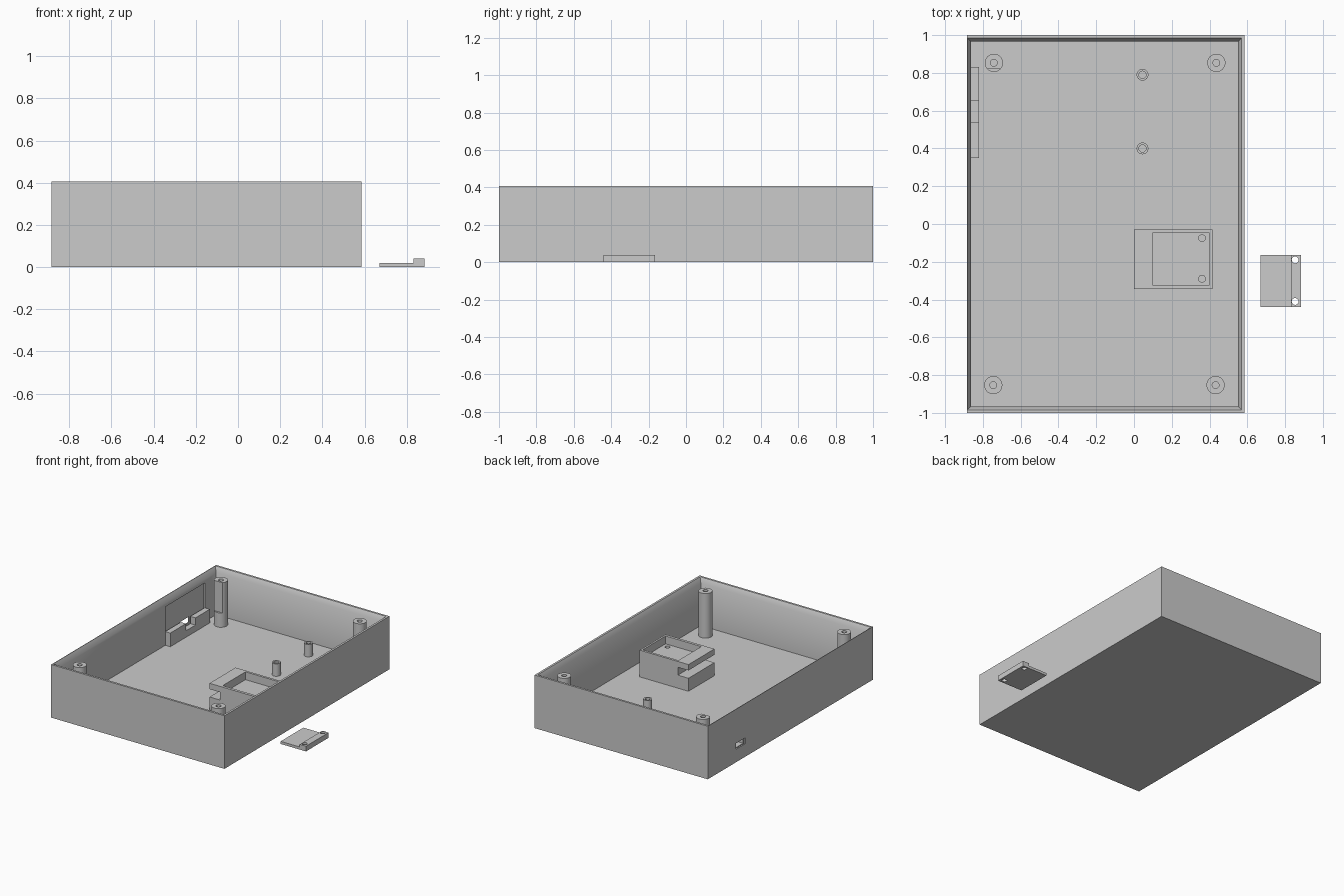
import bpy, bmesh
from mathutils import Vector

cube = bpy.data.objects.get("Cube")
if cube:
    bpy.data.objects.remove(cube, do_unlink=True)

grey = bpy.data.materials.new("light_grey_plastic")
grey.use_nodes = True
grey.diffuse_color = (0.6, 0.6, 0.6, 1)
grey.node_tree.nodes["Principled BSDF"].inputs["Base Color"].default_value = (0.6, 0.6, 0.6, 1)


def finish(name, bm):
    bmesh.ops.recalc_face_normals(bm, faces=bm.faces)
    mesh = bpy.data.meshes.new(name)
    bm.to_mesh(mesh)
    bm.free()
    mesh.materials.append(grey)
    ob = bpy.data.objects.new(name, mesh)
    bpy.context.collection.objects.link(ob)
    return ob


def box(name, x0, x1, y0, y1, z0, z1, flare=0):
    """Box between limits; flare widens the top face on every side."""
    bm = bmesh.new()
    bmesh.ops.create_cube(bm, size=1)
    for v in bm.verts:
        f = flare if v.co.z > 0 else 0
        v.co = Vector((x1 + f if v.co.x > 0 else x0 - f,
                       y1 + f if v.co.y > 0 else y0 - f,
                       z1 if v.co.z > 0 else z0))
    return finish(name, bm)


def rod(name, x, y, r, z0, z1, along_x=False):
    """Upright cylinder, or one lying along x centred at height z0."""
    bm = bmesh.new()
    length = 0.2 if along_x else z1 - z0
    bmesh.ops.create_cone(bm, cap_ends=True, segments=32, radius1=r, radius2=r, depth=length)
    for v in bm.verts:
        a, b, c = v.co
        v.co = Vector((x + c, y + a, z0 + b) if along_x else (x + a, y + b, (z0 + z1) / 2 + c))
    return finish(name, bm)


def cut(ob, *cutters):
    for c in cutters:
        mod = ob.modifiers.new("cut", 'BOOLEAN')
        mod.operation = 'DIFFERENCE'
        mod.solver = 'EXACT'
        mod.object = c
        bpy.context.view_layer.objects.active = ob
        bpy.ops.object.modifier_apply(modifier=mod.name)
        bpy.data.objects.remove(c, do_unlink=True)


def smooth(ob):
    bpy.ops.object.select_all(action='DESELECT')
    ob.select_set(True)
    bpy.context.view_layer.objects.active = ob
    bpy.ops.object.shade_smooth_by_angle()


FLOOR, TOP = 0.045, 0.407

# Open case with a bevelled rim, connector recess, slot and two round ports
case = box("case", -0.885, 0.585, -1, 1, 0, TOP)
cut(case,
    box("cavity", -0.862, 0.55, -0.965, 0.965, FLOOR, 0.6),
    box("rim_bevel", -0.862, 0.55, -0.965, 0.965, 0.37, TOP + 0.002, flare=0.02),
    box("recess", -0.875, -0.8, 0.35, 0.83, FLOOR + 0.001, 0.34),
    box("port_slot", -1, -0.8, 0.545, 0.655, 0.1, 0.145),
    rod("port_a", -0.87, 0.25, 0.047, 0.165, 0, True),
    rod("port_b", -0.87, 0.04, 0.047, 0.165, 0, True))
smooth(case)

# Notched support behind the connector slot
support = box("connector_support", -0.863, -0.82, 0.35, 0.83, FLOOR - 0.005, 0.15)
cut(support, box("notch", -0.9, -0.8, 0.54, 0.655, 0.095, 0.3))


def post(name, x, y, r, hole, top):
    ob = rod(name, x, y, r, FLOOR - 0.005, top)
    cut(ob, rod("bore", x, y, hole, top - 0.1, top + 0.1))
    return ob


# Tall corner screw posts, one with a flat to clear the board
corners = {"front_left_post": (0.432, -0.853), "front_right_post": (-0.745, -0.853),
           "back_left_post": (0.436, 0.853), "back_right_post": (-0.742, 0.853)}
for name, (x, y) in corners.items():
    ob = post(name, x, y, 0.048, 0.018, 0.387)
    if name == "back_right_post":
        cut(ob, box("flat", -0.85, -0.6, 0.7, 0.82, 0.155, 0.5))
    smooth(ob)

# Short board standoffs
for name, y in (("back_standoff", 0.79), ("middle_standoff", 0.4)):
    smooth(post(name, 0.045, y, 0.031, 0.019, 0.14))

# Raised holder with a shallow pocket, a cross slot and screw holes
holder = box("holder", 0, 0.415, -0.345, -0.03, FLOOR - 0.005, 0.25)
cut(holder,
    box("pocket", 0.097, 0.4, -0.324, -0.048, 0.19, 0.4),
    box("cross_slot", -0.1, 0.09, -0.5, 0.1, 0.145, 0.205),
    *[rod("screw_hole", 0.36, y, 0.018, 0.1, 0.3) for y in (-0.075, -0.29)])
smooth(holder)

# Loose stepped cover plate beside the case
plate = box("cover_plate", 0.67, 0.885, -0.44, -0.165, 0, 0.04)
cut(plate,
    box("step", 0.6, 0.832, -0.6, 0, 0.02, 0.1),
    *[rod("plate_hole", 0.853, y, 0.018, -0.1, 0.1) for y in (-0.19, -0.41)])
smooth(plate)
